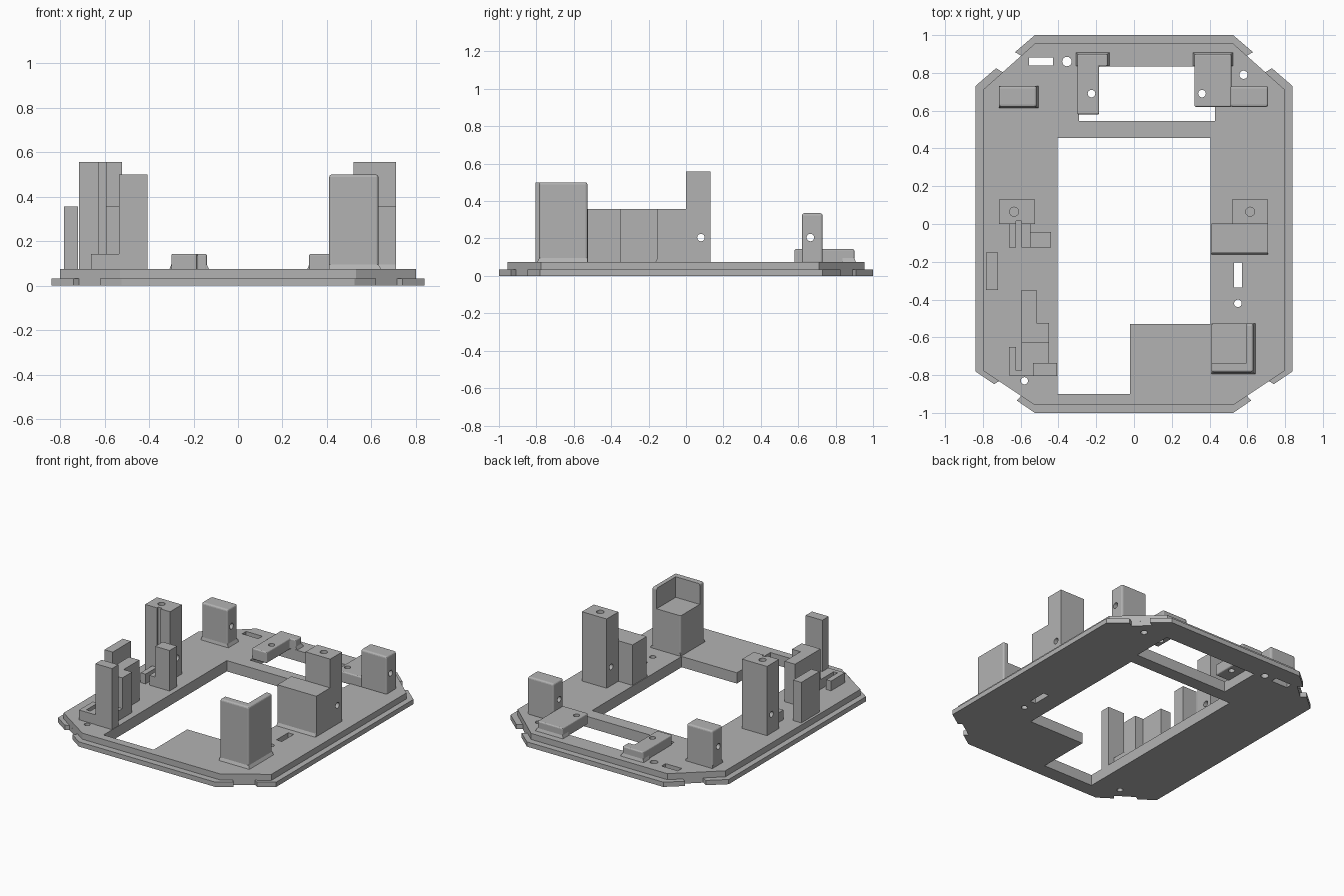
import bpy, bmesh
from math import pi
from mathutils import Matrix

if "Cube" in bpy.data.objects:
    bpy.data.objects.remove(bpy.data.objects["Cube"])

GREY = (0.45, 0.45, 0.45, 1.0)
grey = bpy.data.materials.new("plain grey")
grey.use_nodes = True
grey.diffuse_color = GREY
grey.node_tree.nodes["Principled BSDF"].inputs["Base Color"].default_value = GREY

FLANGE, DECK, LOW, MID = 0.033, 0.075, 0.143, 0.357
ROOT = DECK - 0.01  # parts sink slightly into the deck


def finish(name, bm):
    bmesh.ops.recalc_face_normals(bm, faces=bm.faces)
    mesh = bpy.data.meshes.new(name)
    bm.to_mesh(mesh)
    bm.free()
    mesh.materials.append(grey)
    ob = bpy.data.objects.new(name, mesh)
    bpy.context.collection.objects.link(ob)
    return ob


def prism(name, outline, z0, z1):
    bm = bmesh.new()
    base = bm.faces.new([bm.verts.new((x, y, z0)) for x, y in outline])
    top = bmesh.ops.extrude_face_region(bm, geom=[base])["geom"]
    verts = [v for v in top if isinstance(v, bmesh.types.BMVert)]
    bmesh.ops.translate(bm, verts=verts, vec=(0, 0, z1 - z0))
    return finish(name, bm)


def box(name, x0, x1, y0, y1, z1, z0=ROOT):
    return prism(name, [(x0, y0), (x1, y0), (x1, y1), (x0, y1)], z0, z1)


def rod(x, y, z, radius, depth, axis="Z"):
    bm = bmesh.new()
    turn = Matrix.Rotation(pi / 2, 4, "Y") if axis == "X" else Matrix()
    bmesh.ops.create_cone(bm, cap_ends=True, segments=24, radius1=radius, radius2=radius,
                          depth=depth, matrix=Matrix.Translation((x, y, z)) @ turn)
    return finish("hole_cutter", bm)


def apply(ob, mod):
    with bpy.context.temp_override(object=ob, active_object=ob, selected_objects=[ob]):
        bpy.ops.object.modifier_apply(modifier=mod.name)


def cut(ob, *cutters):
    for cutter in cutters:
        mod = ob.modifiers.new("cut", "BOOLEAN")
        mod.operation, mod.solver, mod.object = "DIFFERENCE", "EXACT", cutter
        apply(ob, mod)
        bpy.data.objects.remove(cutter)


def soften(ob, width=0.012):
    mod = ob.modifiers.new("soft", "BEVEL")
    mod.width, mod.segments = width, 3
    apply(ob, mod)
    return ob


def skirt(name, x0, x1, y0, y1, left=0, right=0, front=0, back=0):
    """Small sloped fillet where a part meets the deck."""
    ob = box(name, x0, x1, y0, y1, DECK + 0.02, DECK - 0.005)
    xm, ym = (x0 + x1) / 2, (y0 + y1) / 2
    for v in ob.data.vertices:
        if v.co.z < DECK:
            v.co.x += right if v.co.x > xm else -left
            v.co.y += back if v.co.y > ym else -front


def mirrored(half):
    return half + [(-x, y) for x, y in reversed(half)]


# Base: a notched flange below an eight-sided deck
flange = prism("base_flange", mirrored([
    (0.525, 1.0), (0.63, 0.91), (0.597, 0.891), (0.695, 0.803), (0.73, 0.825),
    (0.84, 0.73), (0.84, -0.78), (0.74, -0.848), (0.715, -0.832), (0.598, -0.91),
    (0.62, -0.935), (0.525, -1.0)]), 0, FLANGE)
deck = prism("base_deck", mirrored([
    (0.525, 0.955), (0.80, 0.71), (0.80, -0.775), (0.53, -0.955)]), FLANGE, DECK)

# Openings, slots and screw holes through both layers
for layer in (flange, deck):
    cut(layer,
        prism("main_cutter", [(-0.405, 0.455), (0.405, 0.455), (0.405, -0.53),
                              (-0.02, -0.53), (-0.02, -0.90), (-0.405, -0.90)], -0.1, 0.2),
        box("rear_cutter", -0.29, 0.43, 0.545, 0.835, 0.2, -0.1),
        box("slot_cutter", -0.555, -0.43, 0.838, 0.882, 0.2, -0.1),
        box("slot_cutter", 0.53, 0.572, -0.335, -0.205, 0.2, -0.1))
    for x, y, r in ((-0.355, 0.86, 0.025), (0.58, 0.79, 0.022),
                    (0.55, -0.42, 0.02), (-0.58, -0.83, 0.019)):
        cut(layer, rod(x, y, 0, r, 0.5))

# Rear posts with a cross hole
for side, x0, x1 in (("right", -0.715, -0.515), ("left", 0.51, 0.71)):
    post = soften(box("rear_post_" + side, x0, x1, 0.62, 0.73, 0.335))
    cut(post, rod((x0 + x1) / 2, 0.665, 0.205, 0.02, 0.5, "X"))
skirt("rear_post_fillet", -0.715, -0.515, 0.62, 0.73, right=0.012, front=0.006)

# Low brackets reaching over the rear opening
bracket = soften(prism("rear_bracket_right", [
    (-0.30, 0.58), (-0.185, 0.58), (-0.185, 0.835), (-0.14, 0.835),
    (-0.14, 0.90), (-0.30, 0.90)], ROOT, LOW), 0.008)
cut(bracket, rod(-0.225, 0.69, 0.1, 0.02, 0.3))
skirt("bracket_fillet_right", -0.30, -0.14, 0.837, 0.90, left=0.01, right=0.012, back=0.01)
bracket = soften(box("rear_bracket_left", 0.32, 0.515, 0.62, 0.90, LOW), 0.008)
cut(bracket, rod(0.36, 0.69, 0.1, 0.02, 0.3))
skirt("bracket_fillet_left", 0.32, 0.515, 0.837, 0.90, left=0.01, right=0.012, back=0.01)

# Tall middle posts, drilled from the top and from the side
for side, x0, x1, hx in (("right", -0.715, -0.523, -0.635), ("left", 0.52, 0.71, 0.615)):
    post = box("middle_post_" + side, x0, x1, 0, 0.13, 0.557)
    cut(post, rod(hx, 0.065, 0.55, 0.024, 0.2),
        rod((x0 + x1) / 2, 0.08, 0.205, 0.02, 0.5, "X"))
    if side == "right":
        cut(post, box("groove_cutter", -0.625, -0.595, -0.1, 0.015, 0.8, DECK))

# Step block in front of the left middle post
box("middle_step", 0.41, 0.71, -0.153, 0.002, MID)
skirt("middle_step_fillet", 0.41, 0.71, -0.153, 0, front=0.012)

# Front corner block: a seat enclosed by two walls
corner = soften(box("front_corner_block", 0.41, 0.632, -0.785, -0.527, 0.50))
cut(corner, box("seat_cutter", 0.3, 0.595, -0.737, -0.4, 0.7, MID))
skirt("front_corner_fillet", 0.41, 0.632, -0.785, -0.527, right=0.015, front=0.012)

# Board holder on the right: grooved feet, stops and supports
box("holder_rail_outer", -0.662, -0.625, -0.125, 0.002, LOW)
box("holder_rail_inner", -0.595, -0.548, -0.125, 0.002, LOW)
box("holder_middle_stop", -0.55, -0.44, -0.125, -0.043, MID)
box("holder_side_wall", -0.783, -0.72, -0.35, -0.15, MID)
prism("holder_support", [(-0.595, -0.63), (-0.45, -0.63), (-0.45, -0.523),
                         (-0.515, -0.523), (-0.515, -0.35), (-0.595, -0.35)], ROOT, MID)
prism("holder_front_foot", [
    (-0.662, -0.803), (-0.45, -0.803), (-0.45, -0.628), (-0.595, -0.628),
    (-0.595, -0.775), (-0.625, -0.775), (-0.625, -0.65), (-0.662, -0.65)], ROOT, LOW)
box("holder_front_post", -0.535, -0.407, -0.805, -0.735, 0.50)
